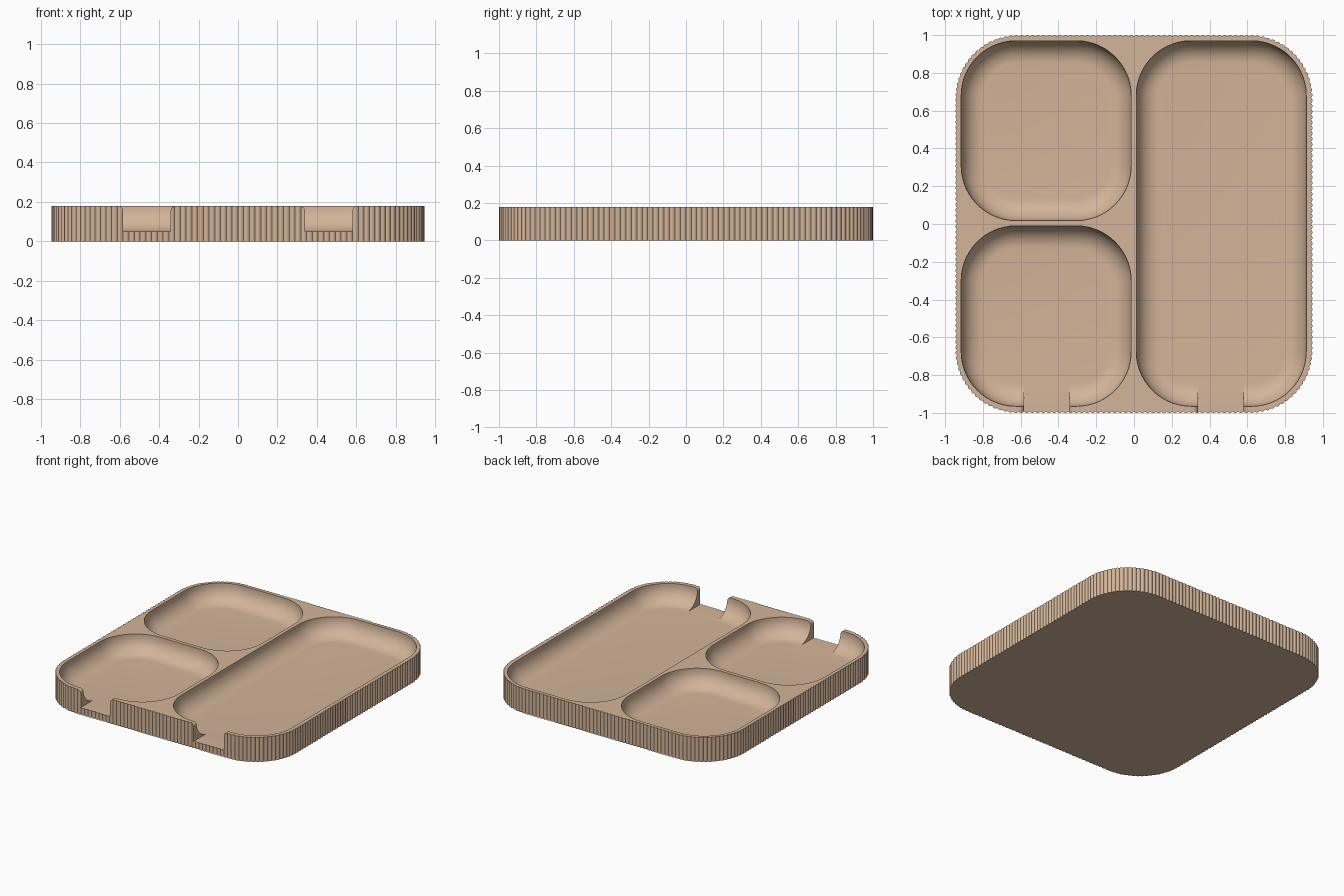
import bpy, bmesh, math

if "Cube" in bpy.data.objects:
    bpy.data.objects.remove(bpy.data.objects["Cube"])

W, D, H, FLOOR = 0.945, 1.0, 0.18, 0.05


def rounded_rect(cx, cy, hx, hy, r, n=14):
    """Corner-arc outline, counter-clockwise."""
    pts = []
    for k, (sx, sy) in enumerate([(1, 1), (-1, 1), (-1, -1), (1, -1)]):
        for i in range(n + 1):
            a = math.pi / 2 * (k + i / n)
            pts.append((cx + sx * (hx - r) + r * math.cos(a),
                        cy + sy * (hy - r) + r * math.sin(a)))
    return pts


def ribbed_outline(hx, hy, r, ribs=248, per=6, amp=0.007):
    """Rounded rectangle walked by arc length, with convex ribs."""
    ax, ay, arc = hx - r, hy - r, math.pi * r / 2
    segs = [(ax, -ay, 0, 2 * ay), (ax, ay, 0, arc), (ax, ay, 1, 2 * ax), (-ax, ay, 1, arc),
            (-ax, ay, 2, 2 * ay), (-ax, -ay, 2, arc), (-ax, -ay, 3, 2 * ax), (ax, -ay, 3, arc)]
    total = sum(s[3] for s in segs)
    pts = []
    for i in range(ribs * per):
        d, k = total * i / (ribs * per), 0
        while d > segs[k][3]:
            d -= segs[k][3]
            k += 1
        cx, cy, q, _ = segs[k]
        a = q * math.pi / 2
        if k % 2:
            a += d / r
        else:
            cx, cy = cx - d * math.sin(a), cy + d * math.cos(a)
        rr = r - amp * (1 - abs(math.sin(math.pi * i / per)))
        pts.append((cx + rr * math.cos(a), cy + rr * math.sin(a)))
    return pts


def loft(name, rings):
    """Closed solid through rings of 3D points."""
    bm = bmesh.new()
    vs = [[bm.verts.new(p) for p in ring] for ring in rings]
    n = len(vs[0])
    for a, b in zip(vs, vs[1:]):
        for i in range(n):
            j = (i + 1) % n
            bm.faces.new((a[i], a[j], b[j], b[i]))
    bm.faces.new(vs[0][::-1])
    bm.faces.new(vs[-1])
    bmesh.ops.recalc_face_normals(bm, faces=bm.faces)
    me = bpy.data.meshes.new(name)
    bm.to_mesh(me)
    bm.free()
    ob = bpy.data.objects.new(name, me)
    bpy.context.collection.objects.link(ob)
    return ob


def pocket(x0, x1, y0, y1, r=0.29, f=0.12):
    """Compartment cutter with a filleted bottom edge."""
    cx, cy, hx, hy = (x0 + x1) / 2, (y0 + y1) / 2, (x1 - x0) / 2, (y1 - y0) / 2
    steps = [(f * (1 - math.sin(t)), FLOOR + f * (1 - math.cos(t)))
             for t in [math.pi / 2 * i / 10 for i in range(11)]] + [(0, H + 0.05)]
    return loft("pocket_cutter", [[(x, y, z) for x, y in
                rounded_rect(cx, cy, hx - s, hy - s, r - s)] for s, z in steps])


def notch(cx, hw=0.121, r=0.025):
    """Pour-slot cutter, flared at the rim."""
    half = [(hw, FLOOR + 0.0005), (hw, H - r)]
    half += [(hw + r * (1 - math.cos(t)), H - r + r * math.sin(t))
             for t in [math.pi / 2 * i / 6 for i in range(1, 6)]]
    half += [(hw + r, H + 0.001), (hw + r, H + 0.05)]
    prof = half + [(-x, z) for x, z in reversed(half)]
    return loft("notch_cutter", [[(cx + x, y, z) for x, z in prof] for y in (-1.1, -0.84)])


# Ribbed tray body
outline = ribbed_outline(W, D, 0.33)
tray = loft("compartment_tray", [[(x, y, z) for x, y in outline] for z in (0, H)])

# Compartments and front slots
cutters = [pocket(-0.915, -0.015, 0.018, 0.97), pocket(-0.915, -0.015, -0.965, -0.01),
           pocket(0.012, 0.912, -0.965, 0.97), notch(-0.462), notch(0.46)]
bpy.context.view_layer.objects.active = tray
tray.select_set(True)
for c in cutters:
    c.hide_render = True
    m = tray.modifiers.new("cut", 'BOOLEAN')
    m.operation, m.solver, m.object = 'DIFFERENCE', 'EXACT', c
    bpy.ops.object.modifier_apply(modifier=m.name)
    bpy.data.objects.remove(c)

# Shading and colour
bpy.ops.object.shade_smooth_by_angle(angle=math.radians(30))
mat = bpy.data.materials.new("tan")
mat.diffuse_color = (0.65, 0.46, 0.32, 1)
mat.use_nodes = True
mat.node_tree.nodes["Principled BSDF"].inputs["Base Color"].default_value = mat.diffuse_color
tray.data.materials.clear()
tray.data.materials.append(mat)
